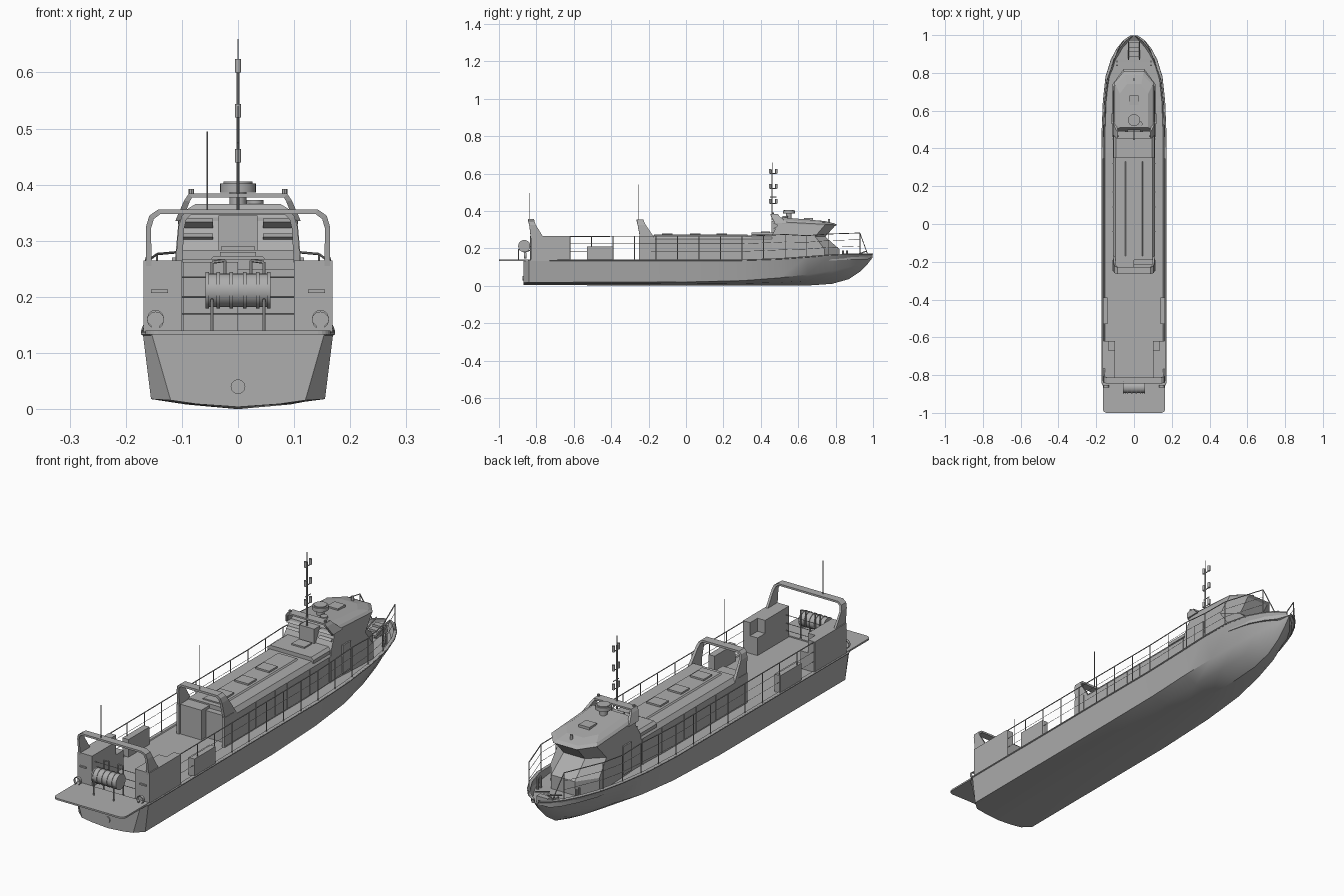
import bpy, bmesh, math
from mathutils import Vector, Matrix

if "Cube" in bpy.data.objects:
    bpy.data.objects.remove(bpy.data.objects["Cube"])

# One painted grey for the whole ship
grey = bpy.data.materials.new("ship_grey")
grey.use_nodes = True
COLOUR = (0.42, 0.42, 0.42, 1)
grey.diffuse_color = COLOUR
for node in grey.node_tree.nodes:
    if node.type == 'BSDF_PRINCIPLED':
        node.inputs["Base Color"].default_value = COLOUR


def finish(name, bm, smooth=None):
    bmesh.ops.recalc_face_normals(bm, faces=bm.faces[:])
    mesh = bpy.data.meshes.new(name)
    bm.to_mesh(mesh)
    bm.free()
    mesh.materials.append(grey)
    ob = bpy.data.objects.new(name, mesh)
    bpy.context.collection.objects.link(ob)
    if smooth:
        bpy.ops.object.select_all(action='DESELECT')
        ob.select_set(True)
        bpy.context.view_layer.objects.active = ob
        bpy.ops.object.shade_smooth_by_angle(angle=math.radians(smooth))
    return ob


def loft(bm, rings, capped=True):
    """Skin closed rings of points; returns the face bands."""
    rows = [[bm.verts.new(p) for p in ring] for ring in rings]
    n = len(rows[0])
    bands = [[bm.faces.new((a[i], a[(i + 1) % n], b[(i + 1) % n], b[i])) for i in range(n)]
             for a, b in zip(rows, rows[1:])]
    if capped:
        bm.faces.new(rows[0])
        bm.faces.new(rows[-1])
    return bands


def boxes(name, items):
    """Boxes given as (x0, x1, y0, y1, z0, z1)."""
    bm = bmesh.new()
    for x0, x1, y0, y1, z0, z1 in items:
        loft(bm, [[(x0, y0, z), (x1, y0, z), (x1, y1, z), (x0, y1, z)] for z in (z0, z1)])
    return finish(name, bm)


def mirrored(box):
    return [box, (-box[1], -box[0]) + tuple(box[2:])]


def rods(name, segments, r, sides=6, smooth=40):
    """Straight bars between pairs of points."""
    bm = bmesh.new()
    for a, b in segments:
        a, b = Vector(a), Vector(b)
        d = b - a
        m = Matrix.Translation((a + b) / 2) @ d.to_track_quat('Z', 'Y').to_matrix().to_4x4()
        bmesh.ops.create_cone(bm, cap_ends=True, segments=sides, radius1=r, radius2=r,
                              depth=d.length, matrix=m)
    return finish(name, bm, smooth)


def chain(points):
    return list(zip(points, points[1:]))


# Hull: y, deck half width, deck z, chine half width, chine z, keel z
STATIONS = [
    (-.87, .155, .138, .12, .016, .004), (-.84, .17, .138, .155, .018, .004),
    (0, .17, .14, .155, .02, 0), (.3, .17, .14, .15, .027, 0),
    (.5, .168, .147, .143, .042, 0), (.65, .162, .158, .125, .06, .001),
    (.78, .148, .168, .1, .08, .01), (.87, .12, .172, .072, .1, .035),
    (.93, .088, .172, .046, .118, .075), (.97, .055, .172, .024, .135, .115),
    (.997, .016, .172, .006, .158, .15)]


def deck_edge(y):
    for a, b in chain(STATIONS):
        if a[0] <= y <= b[0]:
            t = (y - a[0]) / (b[0] - a[0])
            return a[1] + t * (b[1] - a[1]), a[2] + t * (b[2] - a[2])


def hull_section(y, xd, zd, xc, zc, zk):
    well = .003 + .03 * min(1, max(0, (y - .5) / .25))
    xi = max(xd - .012, xd * .4)
    half = [(xc * .6, zk + .42 * (zc - zk)), (xc, zc), (xd, zd), (xi, zd), (xi * .98, zd - min(well, zd - zk - .005))]
    return ([(0, y, zk)] + [(x, y, z) for x, z in half]
            + [(-x, y, z) for x, z in reversed(half)])


bm = bmesh.new()
loft(bm, [hull_section(*s) for s in STATIONS])
finish("hull", bm, 28)

# Rub rail along the gunwale
for side, label in ((1, "left"), (-1, "right")):
    rods("rub_rail_" + label, chain([(side * s[1], s[0], s[2] - .003) for s in STATIONS]), .0035)

# Stern platform with rounded corners
outline = [(.165, -.83)]
for k in range(6):
    a = math.radians(18 * k)
    outline.append((.143 + .022 * math.cos(a), -.978 - .022 * math.sin(a)))
outline += [(-x, y) for x, y in reversed(outline)]
bm = bmesh.new()
loft(bm, [[(x, y, z) for x, y in outline] for z in (.133, .14)])
finish("stern_platform", bm)
rods("transom_port", [((0, -.874, .04), (0, -.868, .04))], .013, 20)

# Long cabin with chamfered roof, and its raised roof panel
def cabin_ring(y, w, z0, z1, z2, inset):
    return [(w, y, z0), (w, y, z1), (w - inset, y, z2),
            (inset - w, y, z2), (-w, y, z1), (-w, y, z0)]


bm = bmesh.new()
loft(bm, [cabin_ring(y, .112, .13, .25, .268, .014) for y in (-.19, .5)])
loft(bm, [cabin_ring(y, .048, .26, .268, .273, .005) for y in (-.17, .33)])
loft(bm, [cabin_ring(y, .108, .26, .274, .284, .012) for y in (.35, .5)])
finish("long_cabin", bm)
boxes("cabin_side_wings", mirrored((.1, .113, -.25, -.19, .13, .262)))
boxes("companionway", [(-.098, 0, -.245, -.18, .13, .262), (.0, .1, -.215, -.18, .13, .25)])
seams = [-.04, .09, .17, .32, .45]
boxes("cabin_panel_strips", [b for y in seams for b in mirrored((.111, .1145, y - .002, y + .002, .14, .25))])
boxes("roof_hatches", [(-.032, .032, y - .028, y + .028, .27, .28) for y in (-.1, .05, .19)]
      + [(-.03, .03, .4, .45, .28, .29)])


# Wheelhouse, stacked from plan outlines that follow the sloping roof
def plan(rear, shoulder, nose, w, n, z_rear, z_front):
    def lift(y):
        return z_rear + (z_front - z_rear) * (y - rear) / (nose - rear)
    half = [(w, rear), (w, shoulder), (n, nose)]
    return [(x, y, lift(y)) for x, y in half + [(-x, y) for x, y in reversed(half)]]


bm = bmesh.new()
bands = loft(bm, [
    plan(.46, .74, .82, .114, .055, .13, .13),
    plan(.46, .74, .82, .114, .055, .2, .195),
    plan(.46, .69, .745, .112, .05, .27, .262),
    plan(.495, .74, .795, .106, .052, .335, .318),
    plan(.495, .745, .808, .107, .055, .342, .325),
    plan(.5, .735, .79, .098, .048, .352, .334),
    plan(.51, .69, .74, .075, .038, .366, .346)])
windows = bands[2][1:4]
bmesh.ops.inset_individual(bm, faces=windows, thickness=.005, depth=-.004)
finish("wheelhouse", bm)
boxes("wheelhouse_side_doors", mirrored((.112, .118, .53, .585, .15, .27)))
boxes("wheelhouse_roof_hatch", [(-.025, .025, .63, .68, .35, .362)])

# Rear louvres with undercut faces and the rear door
bm = bmesh.new()
for side in (1, -1):
    for z in (.295, .322):
        profile = [(.5, z - .005), (.468, z + .012), (.478, z + .018), (.51, z + .018)]
        loft(bm, [[(side * x, y, h) for y, h in profile] for x in (.045, .104)])
finish("rear_louvres", bm)
boxes("rear_door", [(-.035, .035, .458, .5, .28, .345)])


# Goalpost arches: rows of (outer x, outer z, inner x, inner z, y0, y1)
def arch(name, rows):
    rows = rows + [(-a, b, -c, d, e, f) for a, b, c, d, e, f in reversed(rows)]
    bm = bmesh.new()
    loft(bm, [[(ox, y0, oz), (ox, y1, oz), (ix, y1, iz), (ix, y0, iz)]
              for ox, oz, ix, iz, y0, y1 in rows])
    return finish(name, bm)


arch("stern_arch", [(.164, .255, .154, .255, -.83, -.76), (.164, .325, .155, .322, -.838, -.803),
                    (.158, .345, .15, .339, -.842, -.81), (.142, .356, .138, .348, -.845, -.812)])
arch("middle_arch", [(.112, .25, .1, .25, -.245, -.165), (.106, .325, .096, .322, -.258, -.215),
                     (.1, .345, .092, .338, -.262, -.225), (.088, .355, .084, .346, -.264, -.228)])
arch("wheelhouse_arch", [(.112, .335, .1, .335, .475, .54), (.096, .372, .086, .37, .455, .5),
                         (.088, .384, .082, .377, .452, .49)])

# Aft deck lockers and side bulwarks
boxes("stern_lockers", mirrored((.1, .168, -.83, -.67, .13, .265))
      + mirrored((.135, .168, -.67, -.62, .13, .265)) + mirrored((.1, .135, -.67, -.62, .13, .21)))
boxes("locker_handles", mirrored((.125, .155, -.836, -.83, .207, .213)))
boxes("side_bulwarks", mirrored((.14, .168, -.53, -.39, .13, .21)))

# Liferaft canister with bands and a cradle
rods("liferaft", [((-.057, -.865, .212), (.057, -.865, .212))], .03, 20)
rods("liferaft_bands", [((x - .003, -.865, .212), (x + .003, -.865, .212))
                        for x in (-.055, -.035, -.012, .012, .035, .055)], .0325, 20)
cradle = []
for x in (-.046, .046):
    cradle += chain([(x, -.895, .14), (x, -.895, .195), (x, -.865, .18),
                     (x, -.83, .19), (x, -.83, .14)])
    cradle += chain([(x, -.83, .19), (x, -.83, .262), (x * .5, -.83, .265), (x * .5, -.83, .2)])
rods("liferaft_cradle", cradle, .003)
rods("stern_cross_rails", [((-.1, -.81, z), (.1, -.81, z)) for z in (.17, .2, .235)], .0015)

# Mooring rings and bollards
bm = bmesh.new()
for side in (1, -1):
    ring = [(side * .147 + .015 * math.cos(a), .158 + .015 * math.sin(a))
            for a in [math.radians(30 * k) for k in range(-2, 9)]]
    loft(bm, [[(x, -.865, z), (x, -.853, z), (x, -.853, z + .004), (x, -.865, z + .004)] for x, z in ring])
finish("mooring_rings", bm)
rods("bow_bollards", [((s * .09, y, .14), (s * .09, y, .187)) for s in (1, -1) for y in (.84, .86)], .005, 8)

# Guard rails along both sides and round the bow
posts, wires, tops = [], [], []
for side in (1, -1):
    feet = []
    for y in [-.62 + .115 * k for k in range(13)] + [.93]:
        x, z = deck_edge(y)
        feet.append(Vector((side * (x - .006), y, z)))
    heads = [f + Vector((0, 0, .125 if f.y < .6 else .11)) for f in feet]
    posts += list(zip(feet, heads))
    tops += chain(heads)
    for t in (.35, .68):
        wires += chain([f.lerp(h, t) for f, h in zip(feet, heads)])
    x, z = deck_edge(.97)
    tops.append((heads[-1], (side * x, .97, z)))
rods("rail_posts", posts, .002)
rods("rail_tops", tops, .0022)
rods("rail_wires", wires, .001, 4)

# Bow steps
boxes("bow_steps", [(-.026, .026, .885 + .025 * k, .91 + .025 * k, .135, .15 + .009 * k) for k in range(3)])
rods("bow_step_rails", [((s * .029, .87, .15), (s * .029, .965, .185)) for s in (1, -1)], .003)

# Mast with navigation lights
rods("mast", [((0, .46, .35), (0, .46, .62)), ((0, .46, .38), (0, .5, .36))], .003, 8)
rods("mast_tip", [((0, .46, .62), (0, .46, .66))], .0012)
LIGHT_HEIGHTS = (.45, .485, .53, .61)
rods("mast_arms", [((0, .45, z - .01), (0, .485, z - .01)) for z in LIGHT_HEIGHTS], .002)
rods("mast_lights", [((0, y, z - .01), (0, y, z + .014)) for y in (.45, .483) for z in LIGHT_HEIGHTS
                     if z != LIGHT_HEIGHTS[1]], .006, 10)

# Radar dome, small antenna dome and whip aerials
rods("radar_pedestal", [((0, .55, .35), (0, .55, .388))], .015, 12)
rods("radar_dome", [((0, .55, .386), (0, .55, .402))], .032, 24)
rods("radar_cap", [((0, .55, .402), (0, .55, .406))], .026, 24)
rods("antenna_stem", [((.03, .53, .35), (.03, .53, .368))], .005, 8)
rods("antenna_dome", [((.03, .53, .365), (.03, .53, .373))], .015, 16)
rods("roof_lamp", [((0, .765, .335), (0, .765, .358))], .006, 10)
rods("arch_lamps", [((s * .083, .465, .38), (s * .083, .465, .392)) for s in (1, -1)], .005, 8)
rods("whip_aerials", [((-.055, -.835, .35), (-.055, -.835, .495)),
                      ((0, -.255, .35), (0, -.255, .54))], .0015)
